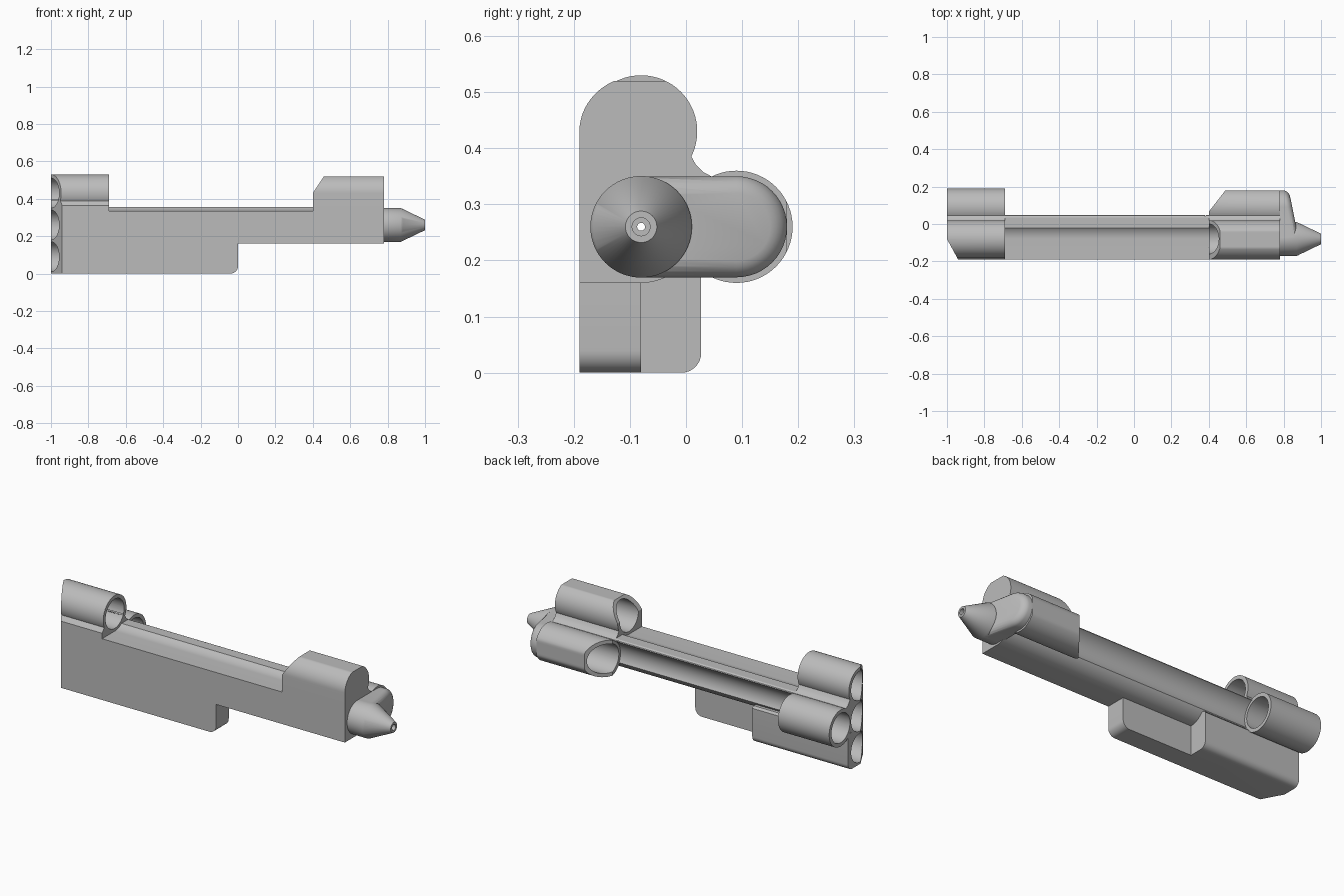
import bpy, bmesh, math

old = bpy.data.objects.get("Cube")
if old:
    bpy.data.objects.remove(old, do_unlink=True)

grey = bpy.data.materials.new("plain_grey")
grey.use_nodes = True
grey.diffuse_color = (0.5, 0.5, 0.5, 1)
grey.node_tree.nodes["Principled BSDF"].inputs["Base Color"].default_value = (0.5, 0.5, 0.5, 1)

# Tube centres in the (y, z) cross-section
CORE, TOP, SIDE, LOW = (-0.08, 0.26), (-0.08, 0.43), (0.09, 0.26), (-0.08, 0.09)
LEFT, MID, RIGHT = -0.69, 0.4, 0.78
SEG = 64


def loft(name, rings):
    """Skin a list of equal-length point rings and cap both ends."""
    bm = bmesh.new()
    loops = [[bm.verts.new(p) for p in ring] for ring in rings]
    n = len(loops[0])
    for a, b in zip(loops, loops[1:]):
        for i in range(n):
            j = (i + 1) % n
            bm.faces.new((a[i], a[j], b[j], b[i]))
    bm.faces.new(loops[0])
    bm.faces.new(loops[-1])
    bmesh.ops.recalc_face_normals(bm, faces=bm.faces)
    mesh = bpy.data.meshes.new(name)
    bm.to_mesh(mesh)
    bm.free()
    mesh.materials.append(grey)
    ob = bpy.data.objects.new(name, mesh)
    bpy.context.collection.objects.link(ob)
    return ob


def prism(name, pts, lo, hi, axis="x"):
    place = {"x": lambda a, b, t: (t, a, b), "y": lambda a, b, t: (a, t, b),
             "z": lambda a, b, t: (a, b, t)}[axis]
    return loft(name, [[place(a, b, t) for a, b in pts] for t in (lo, hi)])


def box(name, x0, x1, y0, y1, z0, z1):
    return prism(name, [(y0, z0), (y1, z0), (y1, z1), (y0, z1)], x0, x1)


def arc(centre, r, start, end, steps):
    return [(centre[0] + r * math.cos(math.radians(start + (end - start) * i / steps)),
             centre[1] + r * math.sin(math.radians(start + (end - start) * i / steps)))
            for i in range(steps + 1)]


def tube(name, centre, r, x0, x1):
    return prism(name, arc(centre, r, 0, 360, SEG)[:-1], x0, x1)


def combine(target, parts, operation):
    for part in parts:
        mod = target.modifiers.new("combine", "BOOLEAN")
        mod.object, mod.operation, mod.solver = part, operation, "EXACT"
        bpy.context.view_layer.objects.active = target
        bpy.ops.object.modifier_apply(modifier=mod.name)
        bpy.data.objects.remove(part, do_unlink=True)


def smooth(ob):
    bpy.ops.object.select_all(action="DESELECT")
    ob.select_set(True)
    bpy.context.view_layer.objects.active = ob
    bpy.ops.object.shade_smooth_by_angle(angle=math.radians(28))


# Full-length core with a flat front wall
body = tube("body", CORE, 0.1, -1, RIGHT)
web = [(-0.08, 0.26), (0.09, 0.26), (0.045, 0.35), (0.03, 0.358), (0.018, 0.37), (0.008, 0.388),
       (-0.08, 0.43)]
shoulder = [(-0.19, 0.3), (-0.08, 0.3), (-0.08, 0.43), (-0.17, 0.39), (-0.19, 0.365)]

# Front end block: rounded front and back, flat on top
crown = [(-0.19, 0.2), (-0.08, 0.2)]
for y, z in arc((0, 0), 1, -60, 180, SEG):
    wide = 0.1 if y > 0 else 0.11
    crown.append((TOP[0] + wide * y, min(TOP[1] + 0.1 * z, 0.52)))
flat_side = [(min(y, 0.18), z) for y, z in arc(SIDE, 0.1, 0, 360, SEG)[:-1]]

# Lower magazine block and thin fin with rounded corners
magazine = [(-0.19, 0.2), (-0.19, 0)] + arc((-0.008, 0.035), 0.035, -90, 0, 8) + [(0.027, 0.2)]
fin = [(-0.5, 0.2), (-0.5, 0)] + arc((-0.04, 0.04), 0.04, -90, 0, 8) + [(0, 0.2)]

combine(body, [
    box("front_wall", -1, RIGHT, -0.19, -0.08, 0.16, 0.36),
    prism("web", web, -1, RIGHT),
    tube("rear_top_tube", TOP, 0.1, -1, LEFT),
    prism("rear_shoulder", shoulder, -1, LEFT),
    tube("rear_side_tube", SIDE, 0.1, -1, LEFT),
    prism("front_top_block", crown, MID, RIGHT),
    prism("front_side_block", flat_side, MID, RIGHT),
    prism("magazine", magazine, -1, -0.42),
    prism("fin", fin, -0.19, -0.08, "y"),
], "UNION")

# Open channels between the ends, bores and chamfers
combine(body, [
    box("clear_above", LEFT, MID, -0.3, 0.3, 0.355, 0.7),
    box("clear_front", LEFT, MID, -0.3, -0.08, 0.335, 0.7),
    tube("top_channel", TOP, 0.095, LEFT, MID),
    tube("side_channel", SIDE, 0.095, LEFT, MID),
    tube("top_bore", TOP, 0.08, -1.1, 0.7),
    tube("side_bore", SIDE, 0.08, -1.1, 0.7),
    tube("core_bore", CORE, 0.08, -1.1, -0.7),
    tube("low_bore", LOW, 0.08, -1.1, -0.5),
    tube("pin_hole", CORE, 0.007, -0.8, 1.1),
    prism("rear_chamfer", [(-1.1, 0.103), (-1.1, -0.3), (-0.88, -0.3)], -0.1, 0.7, "z"),
    prism("top_chamfer", [(0.38, 0.4), (0.48, 0.55), (0.38, 0.55)], -0.3, 0.2, "y"),
    prism("side_chamfer", [(0.38, 0.04), (0.52, 0.22), (0.38, 0.22)], 0.1, 0.39, "z"),
], "DIFFERENCE")
smooth(body)


# Nozzle: turned cone with a slanted, softened side arm
def ring(x, r):
    return [(x, y, z) for y, z in arc(CORE, r, 0, 360, SEG)[:-1]]


def arm_ring(x, inset, slant):
    r = 0.09 - inset
    pts = arc(SIDE, r, -90, 90, 24) + arc(CORE, r, 90, 270, 24)
    return [(x + slant * (0.18 - y), y, z) for y, z in pts]


nozzle = loft("nozzle", [ring(0.77, 0.0905), ring(0.87, 0.0905), ring(1, 0.028)])
arm = loft("nozzle_arm", [arm_ring(0.77, 0, 0), arm_ring(0.8, 0, 0.2), arm_ring(0.81, 0.003, 0.2),
                          arm_ring(0.819, 0.01, 0.2), arm_ring(0.825, 0.019, 0.2),
                          arm_ring(0.828, 0.03, 0.2)])
combine(nozzle, [arm], "UNION")
combine(nozzle, [tube("tip_recess", CORE, 0.016, 0.96, 1.1),
                 tube("tip_hole", CORE, 0.007, 0.7, 1.1)], "DIFFERENCE")
smooth(nozzle)
